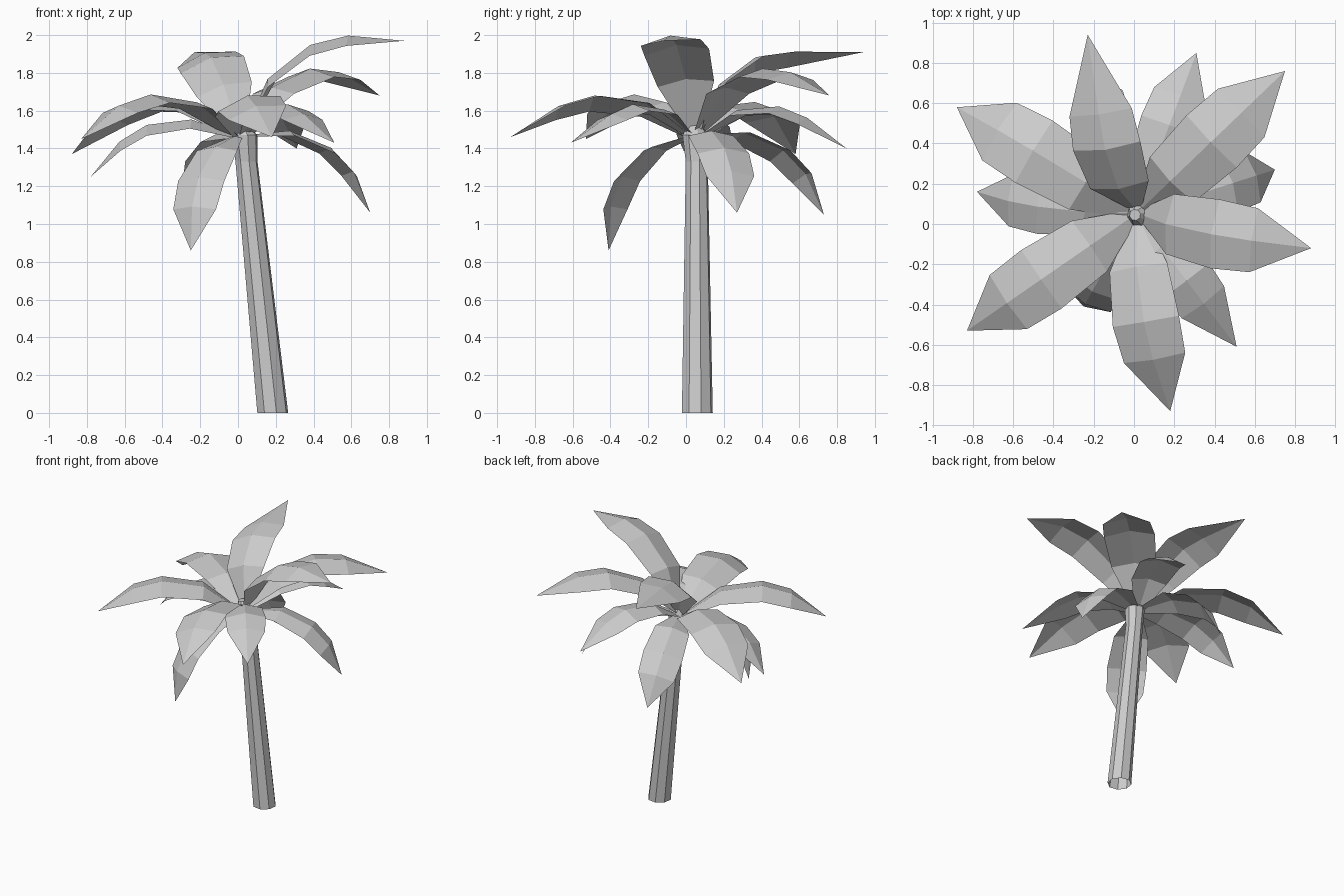
import bpy, math
from mathutils import Vector, Matrix

if "Cube" in bpy.data.objects:
    bpy.data.objects.remove(bpy.data.objects["Cube"])


def make_object(name, verts, faces):
    mesh = bpy.data.meshes.new(name)
    mesh.from_pydata(verts, [], faces)
    mesh.update()
    obj = bpy.data.objects.new(name, mesh)
    bpy.context.collection.objects.link(obj)
    return obj


# Leaning eight-sided trunk with a flared, capped top: (x, y, z, radius)
SIDES = 8
rings = [(0.184, 0.06, 0.0, 0.084), (0.045, 0.057, 1.33, 0.06),
         (0.035, 0.05, 1.47, 0.07), (0.005, 0.045, 1.54, 0.028)]
verts, faces = [], []
for x, y, z, r in rings:
    for i in range(SIDES):
        a = 2 * math.pi * (i + 0.3) / SIDES
        verts.append((x + r * math.cos(a), y + r * math.sin(a), z))
for k in range(len(rings) - 1):
    for i in range(SIDES):
        j = (i + 1) % SIDES
        faces.append((k * SIDES + i, k * SIDES + j,
                      (k + 1) * SIDES + j, (k + 1) * SIDES + i))
faces.append(tuple(range((len(rings) - 1) * SIDES, len(rings) * SIDES)))
make_object("trunk", verts, faces)

# Frond template: arched spine as (segment length, slope in degrees)
SEGMENTS = [(0.28, 36), (0.28, 9), (0.20, -15), (0.27, -36)]
HALF_WIDTHS = [0.04, 0.155, 0.178, 0.165]
FOLD = [0.01, 0.035, 0.045, 0.04]
spine = [Vector((0, 0, 0))]
for length, slope in SEGMENTS:
    a = math.radians(slope)
    spine.append(spine[-1] + Vector((length * math.cos(a), 0, length * math.sin(a))))

# Lay the template's chord along x with unit length
CHORD = spine[-1].copy()
level = Matrix.Rotation(math.atan2(CHORD.z, CHORD.x), 3, 'Y')
spine = [level @ p / CHORD.length for p in spine]
slopes = [36, 22, -3, -25]          # spine direction at each cross-section
tilt = math.degrees(math.atan2(CHORD.z, CHORD.x))


def frond(name, tip, roll, squeeze):
    """Scale, roll, pitch and turn the template so that it ends at the tip."""
    tip = Vector(tip)
    centre = Vector((0.01, 0.05, 1.47))
    flat = Vector((tip.x - centre.x, tip.y - centre.y, 0)).normalized()
    base = centre + flat * 0.03
    base.z += 0.03 if tip.z > 1.6 else 0.0
    d = tip - base
    place = (Matrix.Rotation(math.atan2(d.y, d.x), 3, 'Z')
             @ Matrix.Rotation(-math.atan2(d.z, math.hypot(d.x, d.y)), 3, 'Y')
             @ Matrix.Rotation(math.radians(roll), 3, 'X'))
    verts, faces = [], []
    for p, w, f, s in zip(spine, HALF_WIDTHS, FOLD, slopes):
        lean = Matrix.Rotation(-math.radians(s - tilt) * 0.5, 3, 'Y')
        for side in (1, 0, -1):
            q = Vector((p.x * squeeze, 0, p.z))
            q += lean @ Vector((0, side * w, -f * abs(side)))
            verts.append(base + place @ (q * d.length))
    verts.append(tip)
    for k in range(3):
        for c in (0, 1):
            a = 3 * k + c
            faces.append((a + 3, a + 4, a + 1, a))
    faces += [(9, 12, 10), (10, 12, 11)]
    make_object(name, verts, faces)


# Frond tips, roll angles and lengthwise squeeze, raised ones first
fronds = [
    ((0.88, -0.12, 1.97), 7, 0.98), ((-0.23, 0.94, 1.91), -17, 0.83),
    ((0.75, 0.76, 1.68), 0, 0.96), ((0.18, -0.93, 1.46), 14, 0.95),
    ((-0.83, -0.53, 1.45), 0, 0.99), ((-0.88, 0.58, 1.37), 2, 0.99),
    ((0.31, 0.85, 1.40), 0, 0.94), ((0.51, -0.61, 1.43), 0, 0.86),
    ((-0.78, 0.16, 1.25), -10, 0.98), ((0.70, 0.27, 1.06), 0, 1.0),
    ((-0.18, 0.73, 1.05), -14, 1.0), ((-0.25, -0.41, 0.86), 0, 1.0),
]
for n, (tip, roll, squeeze) in enumerate(fronds, 1):
    frond(f"frond_{n}", tip, roll, squeeze)
